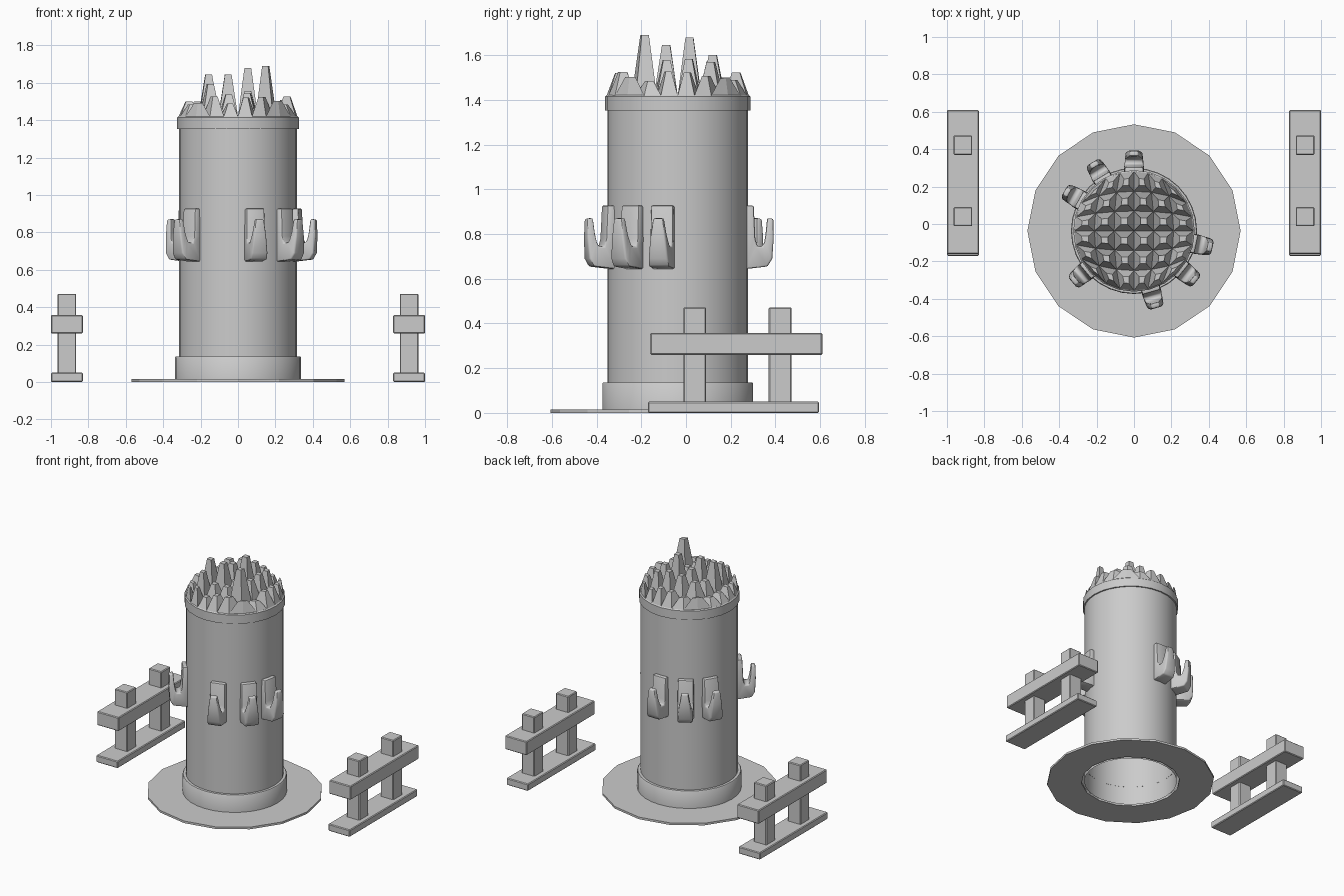
import bpy, bmesh, math, random
from mathutils import Matrix

if "Cube" in bpy.data.objects:
    bpy.data.objects.remove(bpy.data.objects["Cube"])

random.seed(4)
CY = -0.037  # y of the column axis


def make(name, bm, smooth=None):
    bmesh.ops.recalc_face_normals(bm, faces=bm.faces[:])
    me = bpy.data.meshes.new(name)
    bm.to_mesh(me)
    bm.free()
    ob = bpy.data.objects.new(name, me)
    bpy.context.collection.objects.link(ob)
    if smooth:
        bpy.ops.object.select_all(action='DESELECT')
        ob.select_set(True)
        bpy.context.view_layer.objects.active = ob
        bpy.ops.object.shade_smooth_by_angle(angle=math.radians(smooth))
    return ob


def lathe(name, profile, sides, closed=False, smooth=None):
    """Revolve (radius, z) points about the column axis."""
    bm = bmesh.new()
    rings = []
    for r, z in profile:
        rings.append([bm.verts.new((r * math.cos(math.tau * i / sides),
                                    CY + r * math.sin(math.tau * i / sides), z))
                      for i in range(sides)])
    pairs = list(zip(rings, rings[1:]))
    if closed:
        pairs.append((rings[-1], rings[0]))
    for a, b in pairs:
        for i in range(sides):
            j = (i + 1) % sides
            bm.faces.new((a[i], a[j], b[j], b[i]))
    return make(name, bm, smooth)


def box(name, x, y, z):
    bm = bmesh.new()
    bmesh.ops.create_cube(bm, size=1)
    for v in bm.verts:
        v.co = [lo + (c + 0.5) * (hi - lo) for c, (lo, hi) in zip(v.co, (x, y, z))]
    bmesh.ops.bevel(bm, geom=bm.edges[:], offset=0.005, segments=1, affect='EDGES')
    return make(name, bm)


# Ground disc with a round opening
lathe("ground_disc", [(0.335, 0), (0.57, 0), (0.57, 0.015), (0.335, 0.015)], 16, closed=True)

# Hollow column: open at the bottom, with foot band and top collar
lathe("column_shell", [(0.315, 0.0), (0.315, 1.38)], 32, smooth=40)
lathe("foot_band", [(0.337, 0.0), (0.337, 0.132), (0.333, 0.137), (0.314, 0.137)], 32, smooth=40)
lathe("top_collar", [(0.314, 1.352), (0.325, 1.352), (0.325, 1.415), (0.318, 1.421), (0.305, 1.421)],
      24, smooth=40)

# Crown of spikes: a square grid rounded into a disc, each cell a cut-off pyramid
N, R, Z0 = 6, 0.318, 1.42


def disc_point(i, j):
    u, v = 2 * i / N - 1, 2 * j / N - 1
    return (R * u * math.sqrt(1 - v * v / 2), CY + R * v * math.sqrt(1 - u * u / 2))


tall = {(4, 1): 0.27, (3, 3): 0.26, (1, 2): 0.225, (2, 2): 0.225, (3, 4): 0.18}
bm = bmesh.new()
for i in range(N):
    for j in range(N):
        pts = [disc_point(i + a, j + b) for a, b in ((0, 0), (1, 0), (1, 1), (0, 1))]
        cx = sum(p[0] for p in pts) / 4
        cy = sum(p[1] for p in pts) / 4
        edge = i in (0, N - 1) or j in (0, N - 1)
        h = tall.get((i, j), random.uniform(0.06, 0.11) if edge else random.uniform(0.11, 0.19))
        low = [bm.verts.new((x, y, Z0)) for x, y in pts]
        top = [bm.verts.new((cx + 0.34 * (x - cx), cy + 0.34 * (y - cy), Z0 + h)) for x, y in pts]
        for k in range(4):
            m = (k + 1) % 4
            bm.faces.new((low[k], low[m], top[m], top[k]))
        bm.faces.new(top)
bmesh.ops.remove_doubles(bm, verts=bm.verts[:], dist=0.0005)
make("crown_spikes", bm)

# J-shaped hooks: sections of (outer r, z), (inner r, z), half width
SECTIONS = [
    ((0.300, 0.928), (0.340, 0.928), 0.050),
    ((0.300, 0.780), (0.347, 0.780), 0.052),
    ((0.300, 0.643), (0.356, 0.745), 0.052),
    ((0.402, 0.655), (0.379, 0.745), 0.047),
    ((0.423, 0.690), (0.387, 0.765), 0.043),
    ((0.429, 0.780), (0.393, 0.800), 0.034),
    ((0.428, 0.868), (0.400, 0.872), 0.023),
]
for n, deg in enumerate((90, 121, 150, -12, -39, -74, -140)):
    bm = bmesh.new()
    loops = []
    for (ro, zo), (ri, zi), w in SECTIONS:
        loops.append([bm.verts.new(c) for c in
                      ((ro, -w, zo), (ro, w, zo), (ri, w, zi), (ri, -w, zi))])
    for a, b in zip(loops, loops[1:]):
        for k in range(4):
            m = (k + 1) % 4
            bm.faces.new((a[k], a[m], b[m], b[k]))
    bm.faces.new(loops[0])
    bm.faces.new(loops[-1])
    bmesh.ops.recalc_face_normals(bm, faces=bm.faces[:])
    sharp = [e for e in bm.edges if e.calc_face_angle(0) > 0.8]
    bmesh.ops.bevel(bm, geom=sharp, offset=0.008, segments=2, profile=0.5, affect='EDGES')
    bm.transform(Matrix.Translation((0, CY, 0)) @ Matrix.Rotation(math.radians(deg), 4, 'Z'))
    make(f"hook_{n + 1}", bm, smooth=40)

# A low fence on each side
for side, s in (("right", 1), ("left", -1)):
    def span(a, b):
        return (a, b) if s > 0 else (-b, -a)
    box(f"{side}_fence_sill", span(0.83, 1.0), (-0.17, 0.595), (0, 0.05))
    box(f"{side}_fence_rail", span(0.83, 1.0), (-0.16, 0.61), (0.26, 0.358))
    box(f"{side}_fence_front_post", span(0.865, 0.965), (-0.012, 0.09), (0, 0.472))
    box(f"{side}_fence_back_post", span(0.865, 0.965), (0.37, 0.473), (0, 0.472))
